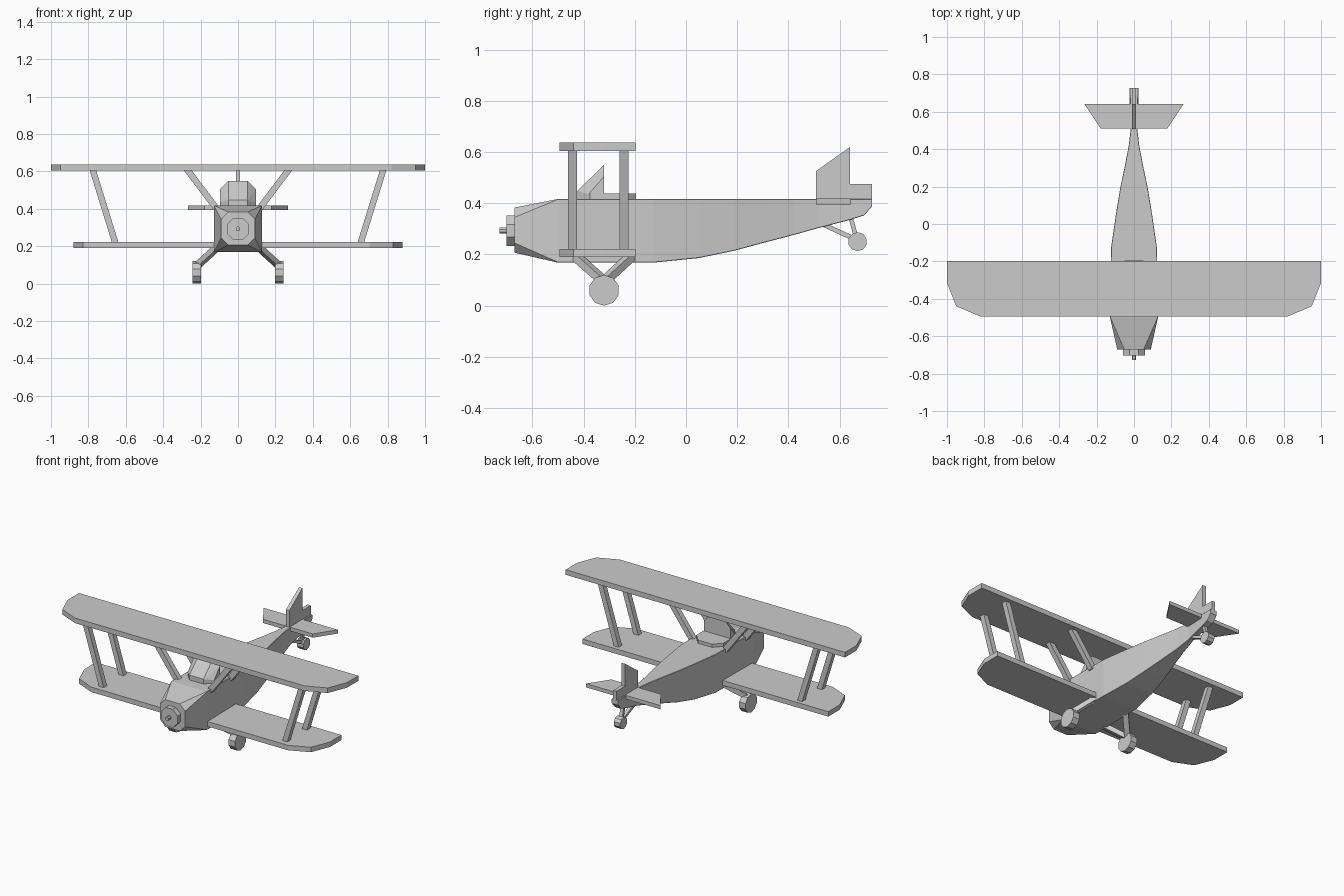
import bpy, bmesh, math
from mathutils import Vector

if "Cube" in bpy.data.objects:
    bpy.data.objects.remove(bpy.data.objects["Cube"])


def finish(name, bm):
    bmesh.ops.recalc_face_normals(bm, faces=bm.faces)
    me = bpy.data.meshes.new(name)
    bm.to_mesh(me)
    bm.free()
    ob = bpy.data.objects.new(name, me)
    bpy.context.collection.objects.link(ob)
    return ob


def loft(name, rings):
    """Skin a list of equal-length closed rings and cap both ends."""
    bm = bmesh.new()
    vs = [[bm.verts.new(p) for p in r] for r in rings]
    n = len(vs[0])
    for a, b in zip(vs, vs[1:]):
        for i in range(n):
            j = (i + 1) % n
            bm.faces.new((a[i], a[j], b[j], b[i]))
    bm.faces.new(vs[0])
    bm.faces.new(vs[-1])
    return finish(name, bm)


def plate(name, half, z0, z1):
    """Horizontal slab from one half outline (x > 0), mirrored in x."""
    pts = half + [(-x, y) for x, y in reversed(half)]
    return loft(name, [[(x, y, z) for x, y in pts] for z in (z0, z1)])


def strut(name, p, q, wx, wy, flat=True):
    """Square bar from p to q; flat bars keep horizontal end cuts."""
    p, q = Vector(p), Vector(q)
    if flat:
        u, v = Vector((wx / 2, 0, 0)), Vector((0, wy / 2, 0))
    else:
        d = (q - p).normalized()
        u = d.cross(Vector((0, 0, 1))).normalized()
        v = d.cross(u) * wy / 2
        u = u * wx / 2
    return loft(name, [[c + u + v, c - u + v, c - u - v, c + u - v] for c in (p, q)])


def disc(name, centre, r, depth, sides, axis, turn=0.0):
    """Low-sided cylinder along x or y."""
    cx, cy, cz = centre
    rings = []
    for s in (-depth / 2, depth / 2):
        ring = []
        for i in range(sides):
            a = 2 * math.pi * i / sides + turn
            h, z = r * math.cos(a), cz + r * math.sin(a)
            ring.append((cx + s, cy + h, z) if axis == 'x' else (cx + h, cy + s, z))
        rings.append(ring)
    return loft(name, rings)


# Fuselage: (y, half width, bottom, top, corner cut)
def section(y, w, b, t, c):
    return [(-w + c, y, b), (w - c, y, b), (w, y, b + c), (w, y, t - c),
            (w - c, y, t), (-w + c, y, t), (-w, y, t - c), (-w, y, b + c)]


stations = [(-0.67, 0.09, 0.207, 0.383, 0.038), (-0.5, 0.128, 0.168, 0.417, 0.002),
            (-0.13, 0.123, 0.168, 0.417, 0.002), (0.05, 0.097, 0.186, 0.417, 0.002),
            (0.19, 0.074, 0.215, 0.417, 0.002), (0.32, 0.047, 0.25, 0.417, 0.002),
            (0.42, 0.028, 0.276, 0.417, 0.002), (0.52, 0.016, 0.304, 0.417, 0.002),
            (0.63, 0.02, 0.332, 0.417, 0.002), (0.695, 0.023, 0.352, 0.417, 0.002),
            (0.727, 0.023, 0.388, 0.417, 0.002)]
loft("fuselage", [section(*s) for s in stations])

# Nose plate and shaft
disc("nose_plate", (0, -0.685, 0.293), 0.064, 0.034, 8, 'y', math.pi / 8)
disc("propeller_shaft", (0, -0.708, 0.293), 0.013, 0.04, 8, 'y', math.pi / 8)

# Wings
plate("upper_wing", [(0.82, -0.495), (0.95, -0.44), (1.0, -0.315), (1.0, -0.198)], 0.605, 0.638)
plate("lower_wing", [(0.705, -0.495), (0.83, -0.44), (0.88, -0.315), (0.88, -0.198)], 0.19, 0.222)

# Tailplane and fin
plate("tailplane", [(0.178, 0.51), (0.266, 0.642)], 0.394, 0.418)
fin = [(0.508, 0.395), (0.508, 0.526), (0.641, 0.62), (0.641, 0.475), (0.727, 0.475), (0.727, 0.395)]
loft("fin", [[(x, y, z) for y, z in fin] for x in (-0.012, 0.012)])

# Cockpit rim
plate("cockpit_rim", [(0.05, -0.425), (0.097, -0.375), (0.097, -0.245), (0.05, -0.195)], 0.41, 0.438)

# Windshield
bm = bmesh.new()
for s in (-1, 1):
    for x, y, z in [(0.05, -0.425, 0.436), (0.095, -0.38, 0.436), (0.095, -0.32, 0.436),
                    (0.05, -0.425, 0.448), (0.05, -0.32, 0.55), (0.095, -0.32, 0.505)]:
        bm.verts.new((s * x, y, z))
bmesh.ops.convex_hull(bm, input=bm.verts)
finish("windshield", bm)

# Wing struts, undercarriage legs and wheels on both sides
for side, s in (("left", -1), ("right", 1)):
    for pos, y in (("front", -0.443), ("rear", -0.242)):
        strut(f"{side}_{pos}_wing_strut", (s * 0.655, y, 0.215), (s * 0.777, y, 0.61), 0.035, 0.034)
        strut(f"{side}_{pos}_centre_strut", (s * 0.11, y, 0.395), (s * 0.272, y, 0.61), 0.042, 0.034)
    for pos, y in (("front", -0.44), ("rear", -0.205)):
        strut(f"{side}_{pos}_undercarriage_leg", (s * 0.105, y, 0.2), (s * 0.22, -0.32, 0.095),
              0.034, 0.03, False)
    disc(f"{side}_wheel", (s * 0.22, -0.32, 0.06), 0.06, 0.046, 10, 'x', math.pi / 10)

# Tail wheel and its braces
disc("tail_wheel", (0, 0.67, 0.25), 0.037, 0.046, 10, 'x', math.pi / 10)
strut("tail_wheel_brace", (0, 0.54, 0.315), (0, 0.66, 0.26), 0.022, 0.018, False)
strut("tail_wheel_post", (0, 0.643, 0.345), (0, 0.668, 0.255), 0.022, 0.018)
